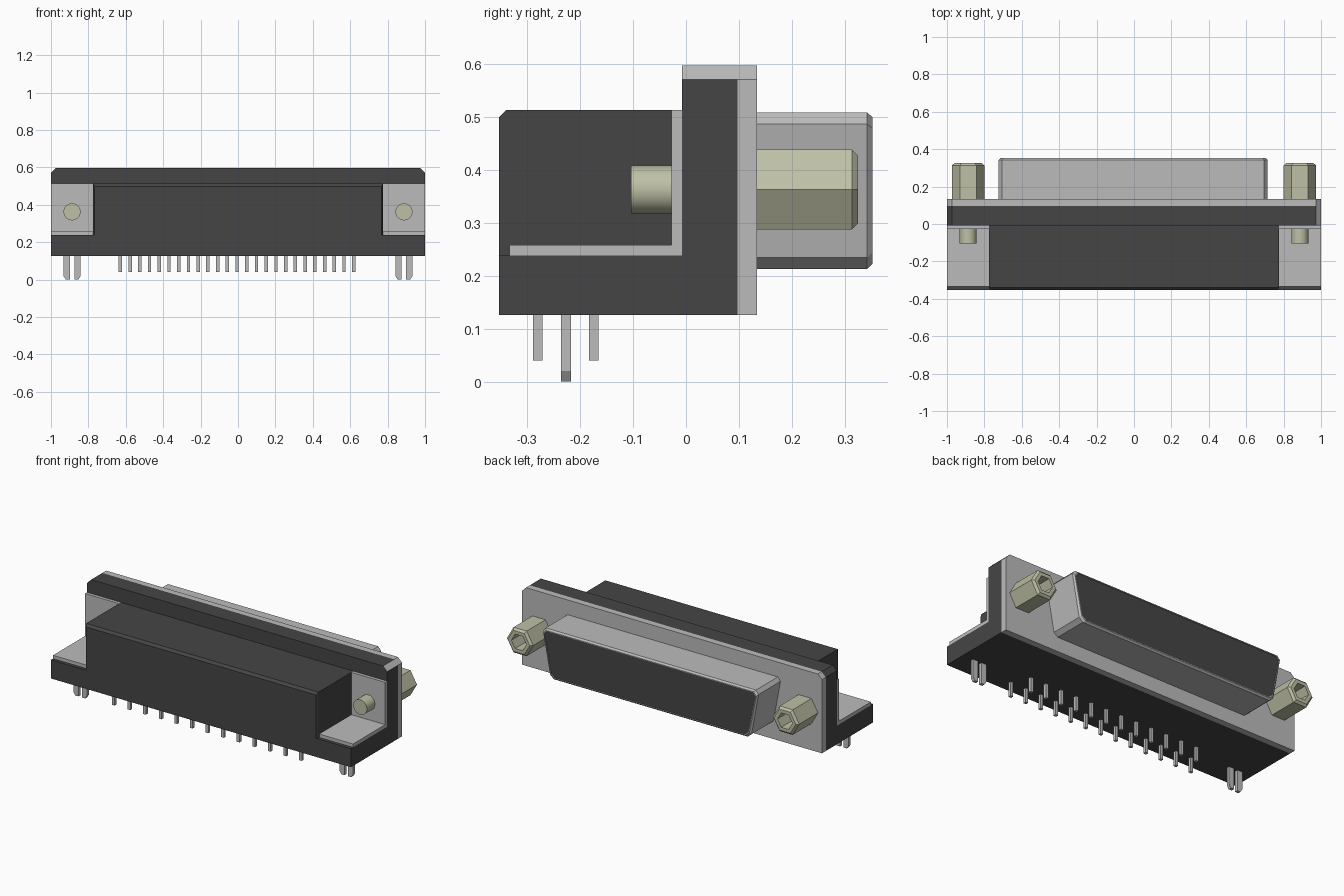
import bpy, bmesh, math
from mathutils import Vector

cube = bpy.data.objects.get("Cube")
if cube:
    bpy.data.objects.remove(cube, do_unlink=True)


def material(name, rgb):
    m = bpy.data.materials.new(name)
    m.use_nodes = True
    m.diffuse_color = (*rgb, 1)
    m.node_tree.nodes["Principled BSDF"].inputs["Base Color"].default_value = (*rgb, 1)
    return m


BLACK = material("black plastic", (0.06, 0.06, 0.06))
GREY = material("grey metal", (0.5, 0.5, 0.5))
BRASS = material("pale olive metal", (0.52, 0.53, 0.38))


def finish(name, bm, *mats):
    bmesh.ops.recalc_face_normals(bm, faces=bm.faces)
    mesh = bpy.data.meshes.new(name)
    bm.to_mesh(mesh)
    bm.free()
    for m in mats:
        mesh.materials.append(m)
    ob = bpy.data.objects.new(name, mesh)
    bpy.context.collection.objects.link(ob)
    return ob


def loft(bm, rings, caps=(True, True)):
    """Skin a list of rings, each an (xz outline, y) pair."""
    loops = [[bm.verts.new((x, y, z)) for x, z in pts] for pts, y in rings]
    for a, b in zip(loops, loops[1:]):
        for i in range(len(a)):
            j = (i + 1) % len(a)
            bm.faces.new((a[i], a[j], b[j], b[i]))
    if caps[0]:
        bm.faces.new(loops[0])
    if caps[1]:
        bm.faces.new(loops[-1])


def rect(x0, x1, z0, z1):
    return [(x0, z0), (x1, z0), (x1, z1), (x0, z1)]


def box(bm, x0, x1, y0, y1, z0, z1):
    loft(bm, [(rect(x0, x1, z0, z1), y0), (rect(x0, x1, z0, z1), y1)])


def polygon(cx, cz, r, n):
    return [(cx + r * math.cos(math.tau * i / n), cz + r * math.sin(math.tau * i / n))
            for i in range(n)]


BOTTOM, TOP, CUT = 0.126, 0.597, 0.027
SCREW_X, SCREW_Z = 0.887, 0.3625

# Base block
bm = bmesh.new()
box(bm, -1, 1, -0.353, -0.008, BOTTOM, 0.238)
finish("base", bm, BLACK)

# Central housing with bevelled front edges
bm = bmesh.new()
c = 0.014
loft(bm, [(rect(-0.768, 0.768, 0.23, 0.513 - c), -0.353),
          (rect(-0.775, 0.775, 0.23, 0.513), -0.353 + c),
          (rect(-0.775, 0.775, 0.23, 0.513), -0.008)])
finish("housing", bm, BLACK)

# Flange and metal face plate share one clipped outline
outline = [(-1, BOTTOM), (1, BOTTOM), (1, TOP - CUT), (1 - CUT, TOP),
           (CUT - 1, TOP), (-1, TOP - CUT)]
bm = bmesh.new()
loft(bm, [(outline, -0.008), (outline, 0.097)])
flange = finish("flange", bm, BLACK, GREY)
for p in flange.data.polygons:  # metal coloured left clipped corner
    if p.normal.x > 0.5 and p.normal.z > 0.5:
        p.material_index = 1
bm = bmesh.new()
loft(bm, [(outline, 0.097), (outline, 0.134)])
finish("face_plate", bm, GREY)

# D-shaped shell with clipped corners
MID_X, LOW, HIGH, K = -0.005, 0.213, 0.508, 0.022


def d_outline(inset):
    w, n = 0.723 - inset, 0.668 - inset
    corners = [Vector((-n, LOW + inset)), Vector((n, LOW + inset)),
               Vector((w, HIGH - inset)), Vector((-w, HIGH - inset))]
    pts = []
    for i, p in enumerate(corners):
        for q in (corners[i - 1], corners[(i + 1) % 4]):
            v = p + (q - p).normalized() * K
            pts.append((MID_X + v.x, v.y))
    return pts


bm = bmesh.new()
loft(bm, [(d_outline(0), 0.13), (d_outline(0), 0.342), (d_outline(0.009), 0.352),
          (d_outline(0.013), 0.352), (d_outline(0.013), 0.345)], caps=(True, False))
finish("d_shell", bm, GREY)
bm = bmesh.new()
loft(bm, [(d_outline(0.013), 0.30), (d_outline(0.013), 0.348)])
finish("socket_insert", bm, BLACK)

# Parts repeated at both ends
for side, s in (("left", 1), ("right", -1)):
    x = s * SCREW_X

    # Angle bracket
    bm = bmesh.new()
    x0, x1 = sorted((s * 0.775, s))
    box(bm, x0, x1, -0.333, -0.008, 0.238, 0.258)
    box(bm, x0, x1, -0.027, -0.008, 0.258, 0.513)
    finish(side + "_bracket", bm, GREY)

    # Round screw end
    bm = bmesh.new()
    ring = polygon(x, SCREW_Z, 0.0455, 32)
    loft(bm, [(ring, -0.104), (ring, -0.02)])
    screw = finish(side + "_screw", bm, BRASS)
    for p in screw.data.polygons:
        p.use_smooth = abs(p.normal.y) < 0.5

    # Hexagonal standoff with a socket
    bm = bmesh.new()
    hexes = [(0.0872, 0.13), (0.0872, 0.313), (0.073, 0.325), (0.05, 0.325), (0.05, 0.22)]
    loft(bm, [(polygon(x, SCREW_Z, r, 6), y) for r, y in hexes])
    finish(side + "_standoff", bm, BRASS)

    # Pair of board lock prongs with clipped outer tips
    bm = bmesh.new()
    for d in (-1, 1):
        pts = [(x + d * px, pz) for px, pz in
               ((0.012, 0.13), (0.012, 0), (0.033, 0), (0.046, 0.02), (0.046, 0.13))]
        loft(bm, [(pts, -0.236), (pts, -0.217)])
    finish(side + "_board_lock", bm, GREY)

# Two staggered rows of contact pins
bm = bmesh.new()
for i in range(25):
    px = MID_X + (i - 12) * 0.052
    py = -0.174 if i % 2 else -0.28
    box(bm, px - 0.009, px + 0.009, py - 0.009, py + 0.009, 0.04, 0.13)
finish("contact_pins", bm, GREY)
